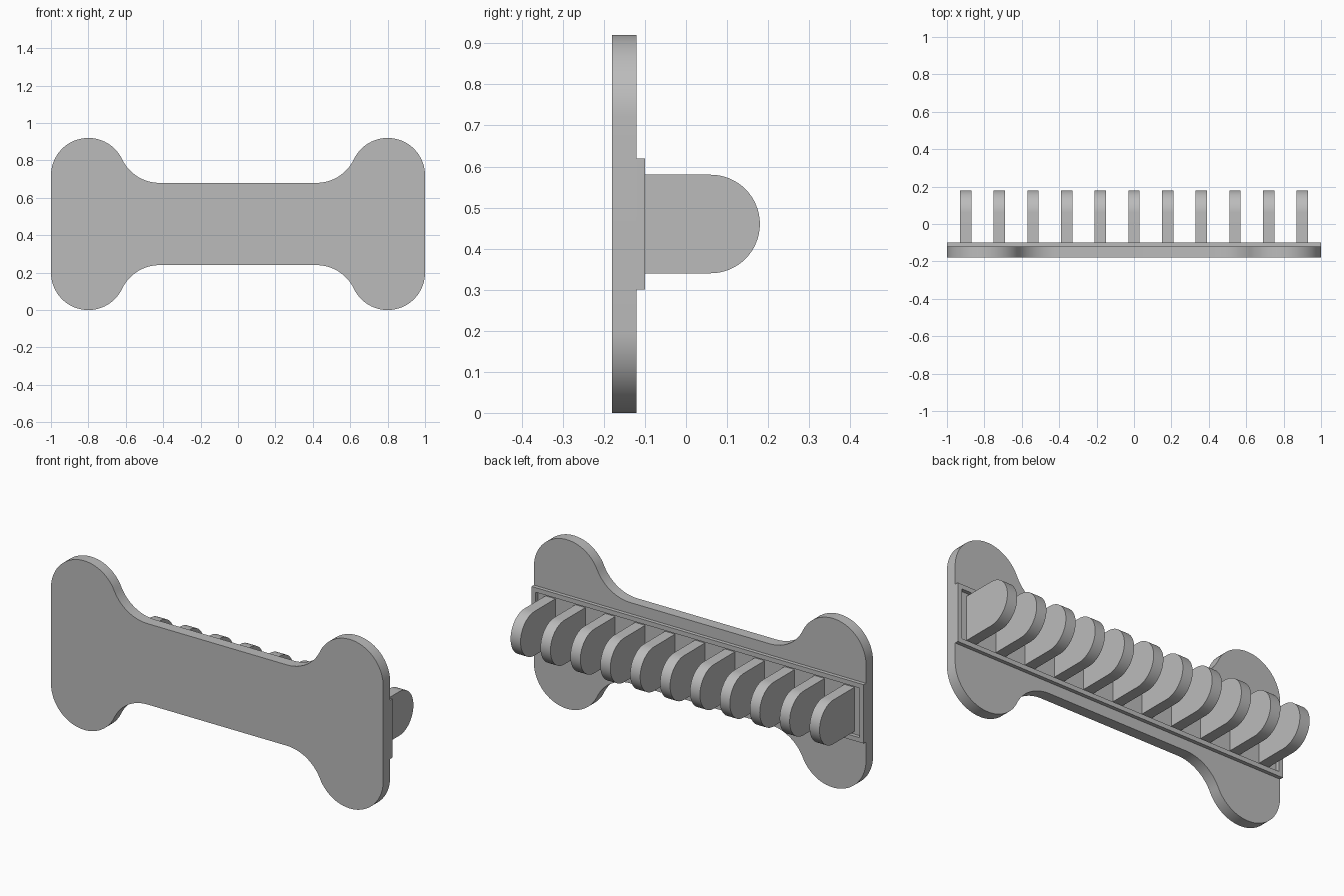
import bpy, bmesh
from math import sin, cos, pi, atan2, hypot

cube = bpy.data.objects.get("Cube")
if cube:
    bpy.data.objects.remove(cube, do_unlink=True)

grey = bpy.data.materials.new("matte grey")
grey.use_nodes = True
grey.diffuse_color = (0.5, 0.5, 0.5, 1)
grey.node_tree.nodes["Principled BSDF"].inputs["Base Color"].default_value = (0.5, 0.5, 0.5, 1)

MID = 0.46  # height of the long axis


def arc(cx, cz, r, a0, a1, n):
    return [(cx + r * cos(a0 + (a1 - a0) * i / n),
             cz + r * sin(a0 + (a1 - a0) * i / n)) for i in range(n + 1)]


def prism(name, points, offset):
    """Extrude a closed 3D outline by an offset vector."""
    bm = bmesh.new()
    face = bm.faces.new([bm.verts.new(p) for p in points])
    new = bmesh.ops.extrude_face_region(bm, geom=[face])["geom"]
    bmesh.ops.translate(bm, vec=offset, verts=[v for v in new if isinstance(v, bmesh.types.BMVert)])
    bmesh.ops.recalc_face_normals(bm, faces=bm.faces)
    return finish(name, bm)


def finish(name, bm):
    mesh = bpy.data.meshes.new(name)
    bm.to_mesh(mesh)
    bm.free()
    mesh.materials.append(grey)
    obj = bpy.data.objects.new(name, mesh)
    bpy.context.collection.objects.link(obj)
    bpy.ops.object.select_all(action='DESELECT')
    obj.select_set(True)
    bpy.context.view_layer.objects.active = obj
    bpy.ops.object.shade_smooth_by_angle(angle=pi / 6)
    return obj


# Bone-shaped plate: one quarter of the outline, mirrored twice
lobe_x, lobe_z, lobe_r = 0.8, 0.26, 0.2
neck_x, neck_z = 0.42, 0.22
dx, dz = lobe_x - neck_x, neck_z - lobe_z
fillet_r = (dx**2 + dz**2 - lobe_r**2) / (2 * (lobe_r - dz))
join = atan2(dz + fillet_r, -dx)
quarter = arc(lobe_x, lobe_z, lobe_r, 0, join, 32)
quarter += arc(neck_x, neck_z + fillet_r, fillet_r, join - pi, -pi / 2, 16)[1:]
top = quarter + [(-x, z) for x, z in reversed(quarter)]
outline = top + [(x, -z) for x, z in reversed(top)]
prism("bone_plate", [(x, -0.18, MID + z) for x, z in outline], (0, 0.06, 0))

# Raised rim around the hook rail
bm = bmesh.new()
corners = [(1, 0.16), (-1, 0.16), (-1, -0.16), (1, -0.16)]
border = 0.025
rings = []
for inset, y in ((0, -0.12), (0, -0.1), (border, -0.1), (border, -0.12)):
    rings.append([bm.verts.new((x - inset * (1 if x > 0 else -1), y,
                                MID + z - inset * (1 if z > 0 else -1)))
                  for x, z in corners])
for k in range(4):
    a, b = rings[k], rings[(k + 1) % 4]
    for i in range(4):
        j = (i + 1) % 4
        bm.faces.new((a[i], a[j], b[j], b[i]))
bmesh.ops.recalc_face_normals(bm, faces=bm.faces)
finish("rail_rim", bm)

# Row of round-ended pegs
profile = [(-0.12, -0.12)] + arc(0.06, 0, 0.12, -pi / 2, pi / 2, 32) + [(-0.12, 0.12)]
for i in range(11):
    x = (i - 5) * 0.18 - 0.03
    prism(f"peg_{i + 1}", [(x, y, MID + z) for y, z in profile], (0.06, 0, 0))
